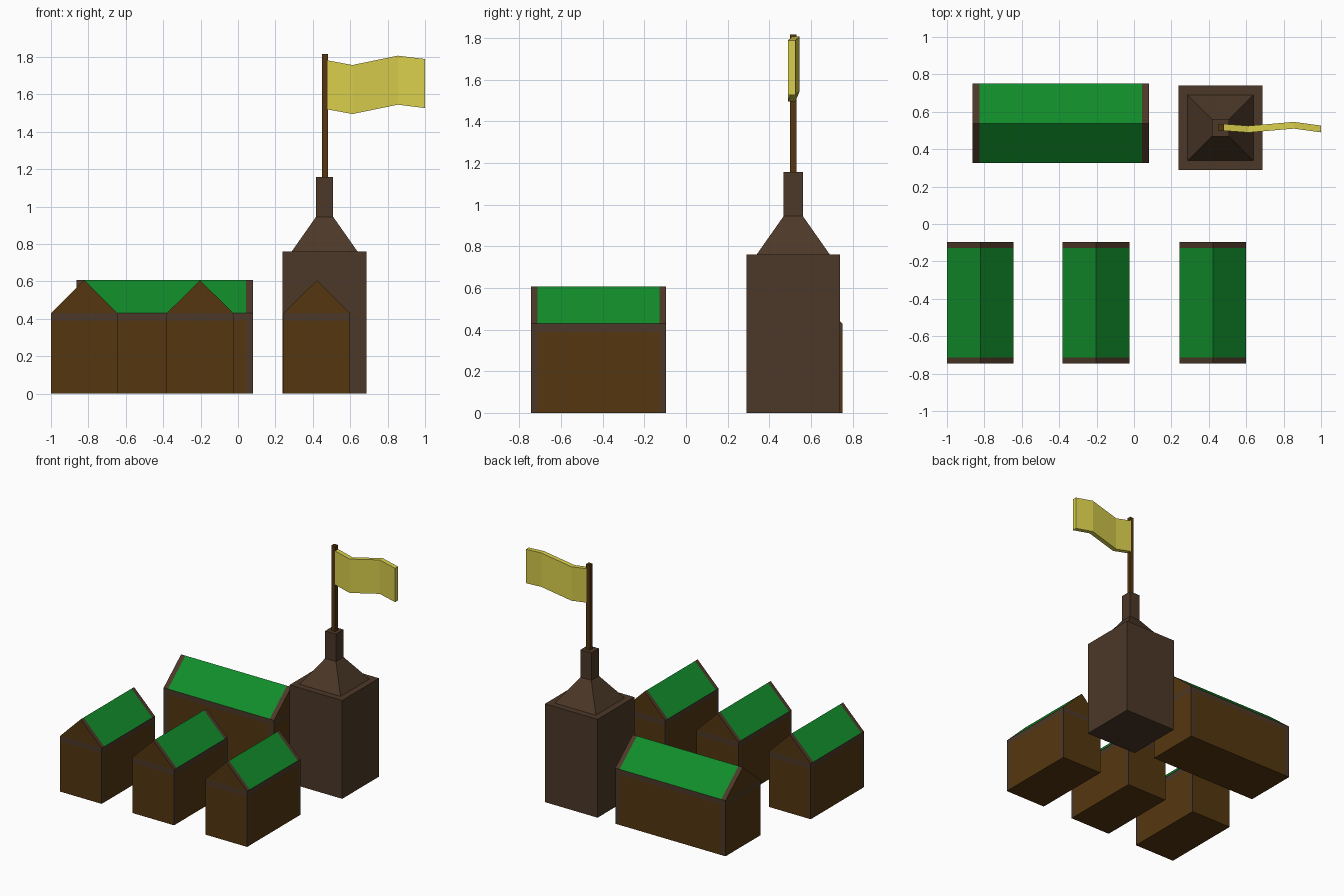
import bpy
import bmesh

cube = bpy.data.objects.get("Cube")
if cube:
    bpy.data.objects.remove(cube, do_unlink=True)


def material(name, rgb):
    # colour given as 0-255 display values, stored linear
    lin = [((c / 255 + 0.055) / 1.055) ** 2.4 for c in rgb]
    mat = bpy.data.materials.new(name)
    mat.use_nodes = True
    mat.diffuse_color = (*lin, 1)
    shader = next(n for n in mat.node_tree.nodes if n.type == 'BSDF_PRINCIPLED')
    shader.inputs["Base Color"].default_value = (*lin, 1)
    return mat


WALL = material("wall brown", (84, 54, 15))
TRIM = material("timber trim", (76, 56, 40))
ROOF = material("roof green", (17, 140, 42))
CLOTH = material("flag yellow", (216, 205, 76))


def loft(name, rings, mats, pick=None, caps=True):
    """Skin closed rings of points; pick(segment, side) gives the material index."""
    bm = bmesh.new()
    loops = [[bm.verts.new(p) for p in ring] for ring in rings]
    n = len(loops[0])
    for s, (a, b) in enumerate(zip(loops, loops[1:])):
        for i in range(n):
            j = (i + 1) % n
            face = bm.faces.new((a[i], a[j], b[j], b[i]))
            face.material_index = pick(s, i) if pick else 0
    if caps:
        bm.faces.new(loops[0])
        bm.faces.new(loops[-1])
    return finish(name, bm, mats)


def finish(name, bm, mats):
    bmesh.ops.recalc_face_normals(bm, faces=bm.faces)
    mesh = bpy.data.meshes.new(name)
    bm.to_mesh(mesh)
    bm.free()
    for mat in mats:
        mesh.materials.append(mat)
    obj = bpy.data.objects.new(name, mesh)
    bpy.context.collection.objects.link(obj)
    return obj


EAVES, RIDGE, BAND = 0.43, 0.607, 0.39


def house(name, centre, width, length, edge, along_x=False):
    """Gabled house with trim at the corners, verges and under the eaves."""
    w, l = width / 2, length / 2
    profile = [(-w, 0), (-w, BAND), (-w, EAVES), (0, RIDGE),
               (w, EAVES), (w, BAND), (w, 0)]

    def place(across, along, z):
        x, y = (along, across) if along_x else (across, along)
        return (centre[0] + x, centre[1] + y, z)

    bm = bmesh.new()
    loops = [[bm.verts.new(place(u, v, z)) for u, z in profile]
             for v in (-l, edge - l, l - edge, l)]
    n = len(profile)
    for s, (a, b) in enumerate(zip(loops, loops[1:])):
        for i in range(n):
            j = (i + 1) % n
            face = bm.faces.new((a[i], a[j], b[j], b[i]))
            if i == n - 1:
                face.material_index = 0      # floor
            elif s != 1 or i in (1, 4):
                face.material_index = 1      # edges and eaves band
            elif i in (2, 3):
                face.material_index = 2      # roof slopes
    # gable ends: wall, band, triangle
    for r in (loops[0], loops[-1]):
        bm.faces.new((r[0], r[1], r[5], r[6]))
        bm.faces.new((r[1], r[2], r[4], r[5])).material_index = 1
        bm.faces.new((r[2], r[3], r[4]))
    return finish(name, bm, (WALL, TRIM, ROOF))


# row of cottages and the long hall
for side, x in (("right", -0.822), ("middle", -0.203), ("left", 0.422)):
    house("cottage_" + side, (x, -0.42), 0.356, 0.65, 0.032)
house("long_hall", (-0.392, 0.538), 0.425, 0.943, 0.037, along_x=True)


# tower: block, stepped-in tapering cap and chimney-like top
def square(cx, cy, half, z):
    return [(cx - half, cy - half, z), (cx + half, cy - half, z),
            (cx + half, cy + half, z), (cx - half, cy + half, z)]


TX, TY = 0.463, 0.515
loft("tower", [square(TX, TY, h, z) for h, z in
               ((0.225, 0), (0.225, 0.76), (0.176, 0.76), (0.046, 0.945), (0.046, 1.157))],
     (TRIM,))

# flagpole
loft("flagpole", [square(TX + 0.003, TY, 0.016, z) for z in (1.15, 1.816)], (WALL,))

# waving flag: x, y and lower edge height of each fold
folds = [(0.478, 0.517, 1.52), (0.612, 0.507, 1.495), (0.855, 0.528, 1.545), (1.0, 0.508, 1.527)]
T, H = 0.018, 0.262
loft("flag", [[(x, y - T, z), (x, y + T, z), (x, y + T, z + H), (x, y - T, z + H)]
              for x, y, z in folds], (CLOTH,))
